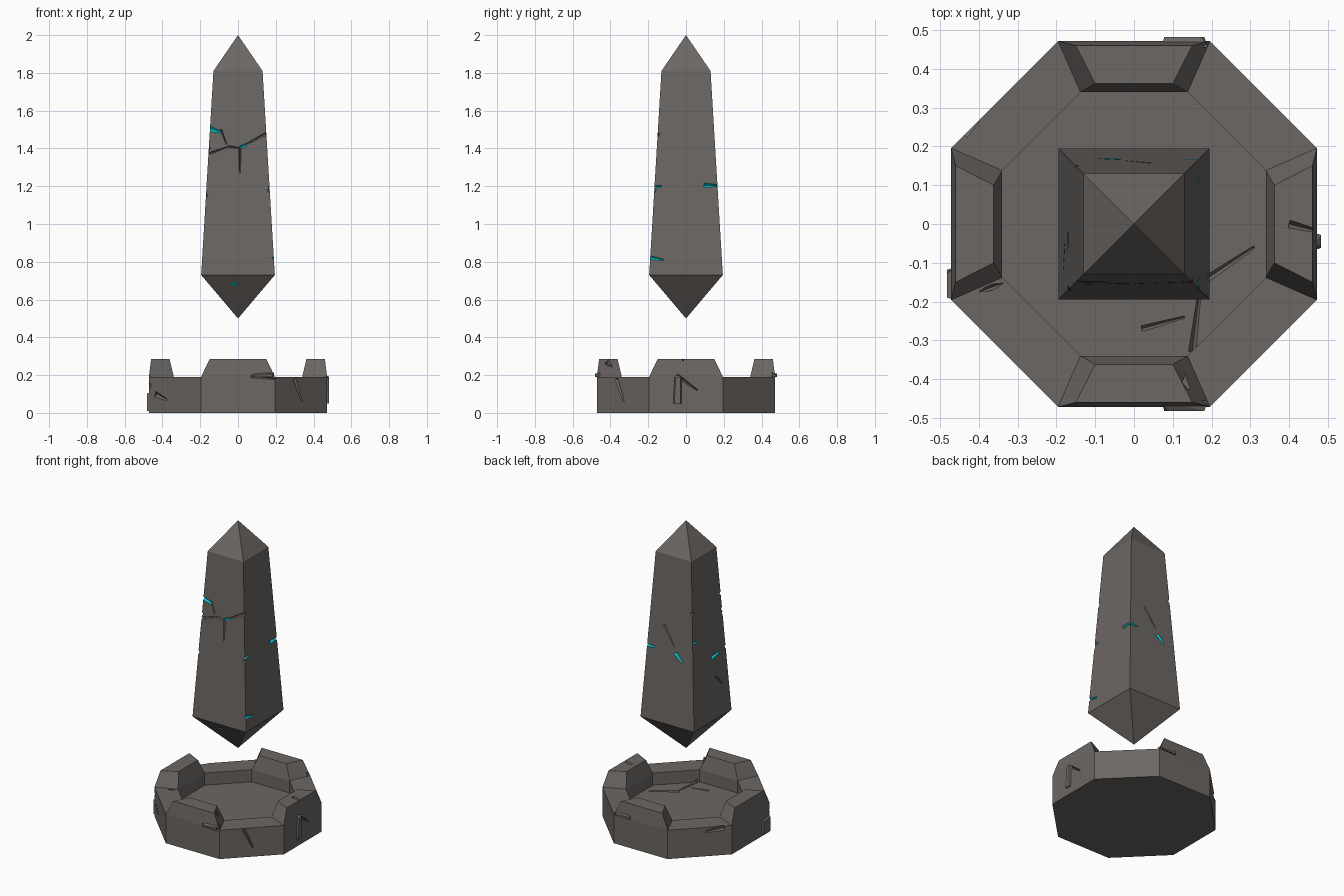
import bpy, bmesh
from math import pi
from mathutils import Vector, Matrix

if "Cube" in bpy.data.objects:
    bpy.data.objects.remove(bpy.data.objects["Cube"])


def material(name, rgb):
    m = bpy.data.materials.new(name)
    m.diffuse_color = (*rgb, 1)
    m.use_nodes = True
    m.node_tree.nodes["Principled BSDF"].inputs["Base Color"].default_value = m.diffuse_color
    return m


MATS = [material("dark stone", (0.15, 0.135, 0.125)),
        material("glowing cyan", (0.0, 0.62, 0.70))]


def make(name, bm, index=0):
    bmesh.ops.recalc_face_normals(bm, faces=bm.faces)
    me = bpy.data.meshes.new(name)
    for m in MATS:
        me.materials.append(m)
    for f in bm.faces:
        f.material_index = index
    bm.to_mesh(me)
    bm.free()
    ob = bpy.data.objects.new(name, me)
    bpy.context.collection.objects.link(ob)
    return ob


def hull(name, pts, index=0):
    bm = bmesh.new()
    vs = [bm.verts.new(p) for p in pts]
    bmesh.ops.convex_hull(bm, input=vs)
    return make(name, bm, index)


def groove(p, q, n, width, depth, index=0):
    """Diamond-section wedge along p-q, tapering towards q."""
    p, q, n = Vector(p), Vector(q), Vector(n).normalized()
    side = (q - p).cross(n).normalized()
    pts = []
    for c, s in ((p, 1.0), (q, 0.5)):
        pts += [c + side * width * s + n * 0.004, c - side * width * s + n * 0.004,
                c + n * 0.02, c - n * depth * s]
    return hull("groove_cutter", pts, index)


def carve(ob, cutters):
    for c in cutters:
        c.hide_render = True
        m = ob.modifiers.new("cut", 'BOOLEAN')
        m.operation, m.solver, m.object = 'DIFFERENCE', 'EXACT', c
    dg = bpy.context.evaluated_depsgraph_get()
    me = bpy.data.meshes.new_from_object(ob.evaluated_get(dg))
    ob.modifiers.clear()
    ob.data = me
    for c in cutters:
        bpy.data.objects.remove(c)


# floating obelisk: square section, pointed at both ends
def half(z):
    if z < 0.73:
        return 0.195 * (z - 0.5) / 0.23
    return 0.195 - 0.065 * (z - 0.73) / 1.08


bm = bmesh.new()
rings = [[bm.verts.new((sx * h, sy * h, z)) for sx, sy in ((-1, -1), (1, -1), (1, 1), (-1, 1))]
         for h, z in ((0.195, 0.73), (0.13, 1.81))]
low, high = bm.verts.new((0, 0, 0.5)), bm.verts.new((0, 0, 2))
for i in range(4):
    j = (i + 1) % 4
    bm.faces.new((rings[0][i], rings[0][j], rings[1][j], rings[1][i]))
    bm.faces.new((rings[0][j], rings[0][i], low))
    bm.faces.new((rings[1][i], rings[1][j], high))
obelisk = make("obelisk", bm)

# cracks: side (0 front, 1 right, 2 back, 3 left), u1, z1, u2, z2, width, depth, colour
CRACKS = [
    (0, -.16, 1.37, -.05, 1.41, .008, .015, 0), (0, .15, 1.48, .04, 1.42, .010, .015, 0),
    (0, -.05, 1.41, .02, 1.40, .008, .012, 0), (0, .01, 1.40, .01, 1.27, .009, .012, 0),
    (0, -.09, 1.50, -.06, 1.42, .007, .012, 0),
    (0, -.15, 1.505, -.085, 1.485, .017, .012, 1), (0, .01, 1.405, .06, 1.43, .012, .010, 1),
    (0, -.035, .675, -.005, .69, .014, .008, 1),
    (1, -.19, 1.195, -.13, 1.20, .012, .012, 1), (1, .095, 1.205, .165, 1.205, .015, .014, 1),
    (1, -.20, .825, -.12, .81, .014, .012, 1),
    (2, -.17, 1.20, -.11, 1.20, .012, .012, 1), (2, .04, 1.20, .09, 1.15, .016, .012, 1),
    (2, -.05, 1.36, .03, 1.24, .008, .012, 0),
    (3, .02, 1.13, .10, 1.14, .016, .012, 1), (3, -.16, 1.29, -.11, 1.285, .010, .010, 1),
    (3, .05, 1.0, .12, .93, .007, .010, 0),
]
cutters = []
for k, u1, z1, u2, z2, w, d, c in CRACKS:
    r = Matrix.Rotation(k * pi / 2, 3, 'Z')
    cutters.append(groove(r @ Vector((u1, -half(z1), z1)), r @ Vector((u2, -half(z2), z2)),
                          r @ Vector((0, -1, 0)), w, d, c))
# small notches on the long edges
for sx, sy, z in ((-1, -1, 1.15), (1, -1, 1.18), (-1, 1, 1.48), (1, -1, 1.47), (-1, -1, 1.40)):
    h = half(z)
    a, b = Vector((sx * h, sy * h, z)), Vector((-sy, sx, 0.3)) * 0.03
    cutters.append(groove(a - b, a + b, (sx, sy, 0), 0.025, 0.012))
carve(obelisk, cutters)

# octagonal pedestal: recessed floor and four raised blocks
TOP, FLOOR, CREST = 0.19, 0.11, 0.285


def octagon(a, b, z):
    pts = []
    for k in range(4):
        r = Matrix.Rotation(k * pi / 2, 3, 'Z')
        pts += [r @ Vector((-b, -a, z)), r @ Vector((b, -a, z))]
    return pts


bm = bmesh.new()
bot, out, inn, flo, c_out, c_in = [
    [bm.verts.new(p) for p in octagon(*s)] for s in (
        (.472, .196, 0), (.472, .196, TOP), (.34, .138, TOP), (.34, .138, FLOOR),
        (.46, .15, CREST), (.362, .10, CREST))]
bm.faces.new(bot)
bm.faces.new(flo)
for i in range(8):
    j = (i + 1) % 8
    bm.faces.new((bot[i], bot[j], out[j], out[i]))
    bm.faces.new((inn[i], inn[j], flo[j], flo[i]))
    if i % 2:
        bm.faces.new((out[i], out[j], inn[j], inn[i]))
    else:
        low4 = [out[i], out[j], inn[j], inn[i]]
        top4 = [c_out[i], c_out[j], c_in[j], c_in[i]]
        bm.faces.new(top4)
        for m in range(4):
            n = (m + 1) % 4
            bm.faces.new((low4[m], low4[n], top4[n], top4[m]))
pedestal = make("pedestal", bm)
UP = (0, 0, 1)
carve(pedestal, [
    groove((.16, -.16, FLOOR), (.31, -.06, FLOOR), UP, .012, .015),
    groove((.15, -.33, FLOOR), (.17, -.17, FLOOR), UP, .012, .015),
    groove((.02, -.27, FLOOR), (.13, -.24, FLOOR), UP, .010, .012),
    groove((.40, .00, CREST), (.48, -.02, CREST), UP, .012, .02),
    groove((.13, -.42, .27), (.17, -.34, .22), (1, 0, .5), .02, .02),
    groove((.07, -.472, .195), (.20, -.472, .18), (0, -1, 0), .012, .015),
    groove((-.44, -.23, .10), (-.38, -.29, .07), (-1, -1, 0), .02, .018),
    groove((-.47, -.20, .14), (-.33, -.15, .20), UP, .012, .015),
    groove((-.44, .23, .18), (-.36, .31, .16), (-1, 1, 0.6), .025, .02),
    groove((.472, -.05, .20), (.472, .06, .12), (1, 0, 0), .012, .015),
    groove((.30, -.37, .18), (.34, -.33, .06), (1, -1, 0), .015, .015),
])


# shallow broken slabs standing slightly proud of the outer walls
def slab(k, u1, u2, z1, z2):
    r = Matrix.Rotation(k * pi / 2, 3, 'Z')
    pts = []
    for y, e in ((-.455, 0), (-.482, .008)):
        pts += [r @ Vector((u, y, z)) for u, z in (
            (u1 + e, z1), (u2 - e, z1), (u2 - e, z2 - e), (u1 + 2 * e, z2 - 2 * e))]
    hull("broken_slab", pts)


slab(0, .07, .19, .19, .215)
slab(1, -.07, -.02, .05, .20)
slab(2, -.19, -.07, .19, .215)
slab(3, .11, .198, .01, .11)
